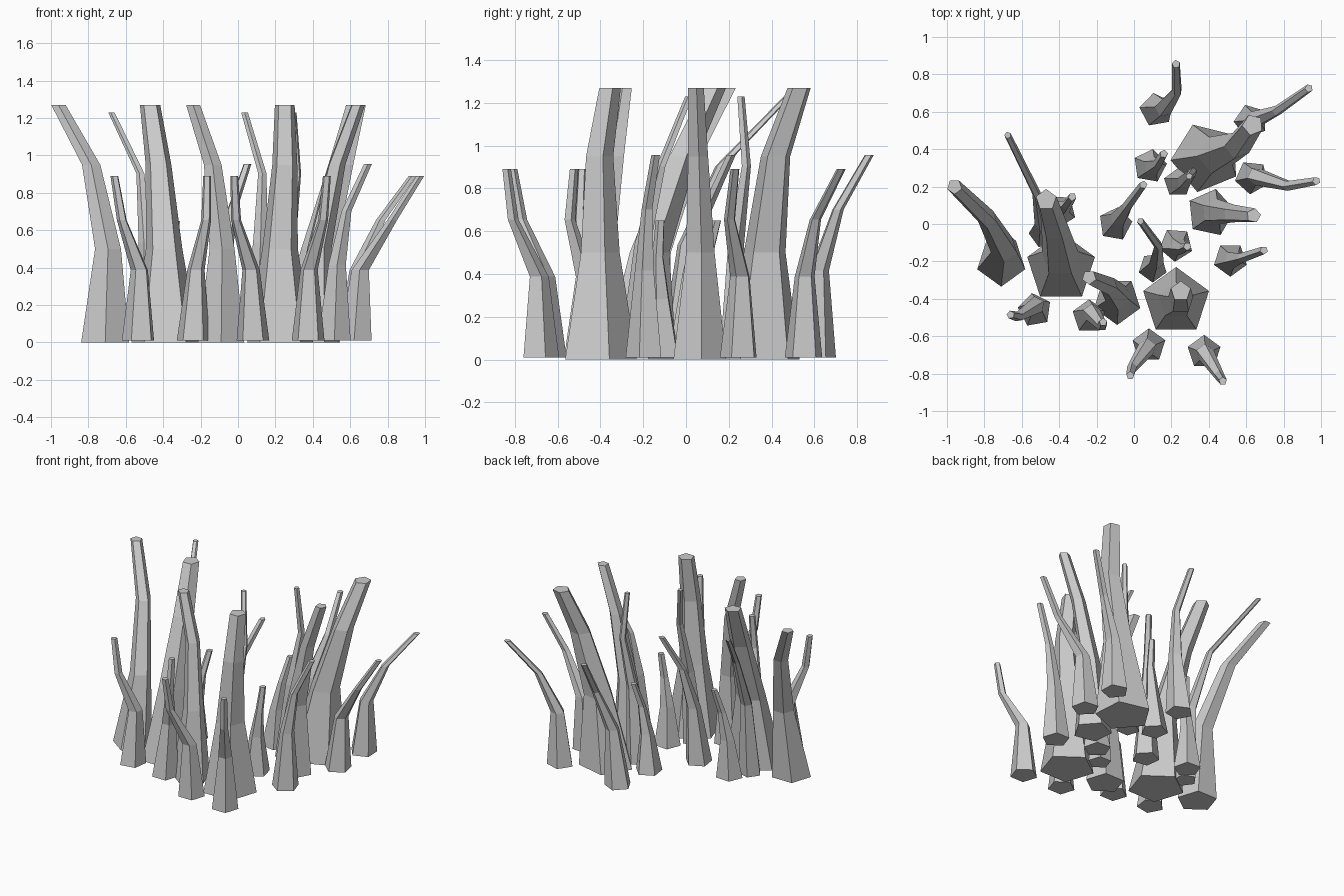
import bpy, bmesh
from math import cos, sin, radians


def stalk(name, z0, heights, radii, turn, path):
    """Tapered five-sided stalk: one level ring per path point, capped at both ends."""
    bm = bmesh.new()
    rings = []
    for (x, y), z, r in zip(path, [z0] + heights, radii):
        rings.append([bm.verts.new((x + r * cos(radians(turn + 72 * k)),
                                    y + r * sin(radians(turn + 72 * k)), z))
                      for k in range(5)])
    for lo, hi in zip(rings, rings[1:]):
        for k in range(5):
            n = (k + 1) % 5
            bm.faces.new((lo[k], lo[n], hi[n], hi[k]))
    bm.faces.new(rings[0][::-1])
    bm.faces.new(rings[-1])
    mesh = bpy.data.meshes.new(name)
    bm.to_mesh(mesh)
    bm.free()
    bpy.context.collection.objects.link(bpy.data.objects.new(name, mesh))


def radii(base, ratios):
    return [base * q for q in ratios]


# Large stalks: base radius, rotation, centre line from base to tip
large = [
    (.135, 270, [(-.71, -.20), (-.695, -.13), (-.785, .03), (-.96, .20)]),
    (.19, 90, [(-.39, -.235), (-.395, -.18), (-.425, -.02), (-.47, .13)]),
    (.13, 270, [(-.09, -.41), (-.085, -.39), (-.135, -.33), (-.24, -.285)]),
    (.185, 90, [(.225, -.415), (.225, -.41), (.25, -.41), (.25, -.36)]),
    (.19, 40, [(.385, .355), (.44, .37), (.555, .42), (.635, .53)]),
    (.13, 6, [(.41, .06), (.43, .065), (.525, .055), (.64, .045)]),
]
for i, (r, turn, path) in enumerate(large):
    stalk(f"large_stalk_{i + 1}", 0, [.5, .95, 1.27],
          radii(r, (1, .54, .38, .3)), turn, path)

# Small stalks: tip height, rotation, centre line from base to tip
small = [
    (.89, 100, [(-.53, -.46), (-.525, -.435), (-.62, -.495), (-.66, -.485)]),
    (.89, 90, [(-.24, -.495), (-.225, -.475), (-.17, -.545), (-.165, -.525)]),
    (.89, 90, [(.08, -.65), (.07, -.66), (-.01, -.77), (-.02, -.81)]),
    (.89, 90, [(.375, -.685), (.38, -.69), (.455, -.81), (.475, -.84)]),
    (.89, 110, [(.625, .55), (.645, .555), (.765, .605), (.935, .725)]),
    (.89, 120, [(.63, .25), (.655, .255), (.825, .205), (.975, .23)]),
    (.955, 80, [(-.10, .0), (-.08, .03), (-.035, .095), (.05, .21)]),
    (.955, 100, [(.12, .61), (.16, .62), (.23, .71), (.225, .855)]),
    (.955, 270, [(.515, -.19), (.53, -.19), (.58, -.18), (.695, -.14)]),
    (1.23, 180, [(-.485, -.05), (-.49, 0), (-.52, .16), (-.675, .475)]),
    (1.23, 270, [(.10, -.235), (.12, -.20), (.13, -.115), (.035, .015)]),
    (1.23, 90, [(.235, .22), (.27, .23), (.315, .28), (.295, .255)]),
    (.65, 50, [(-.40, .07), (-.39, .08), (-.36, .10), (-.33, .145)]),
    (.65, 80, [(.085, .31), (.10, .31), (.13, .325), (.16, .375)]),
    (.65, 50, [(.225, -.11), (.235, -.12), (.265, -.13), (.285, -.12)]),
]
for i, (h, turn, path) in enumerate(small):
    base = .078 if h == 1.23 else .092
    stalk(f"small_stalk_{i + 1}", .01, [h * .435, h * .735, h],
          radii(base, (1, .53, .3, .24)), turn, path)
